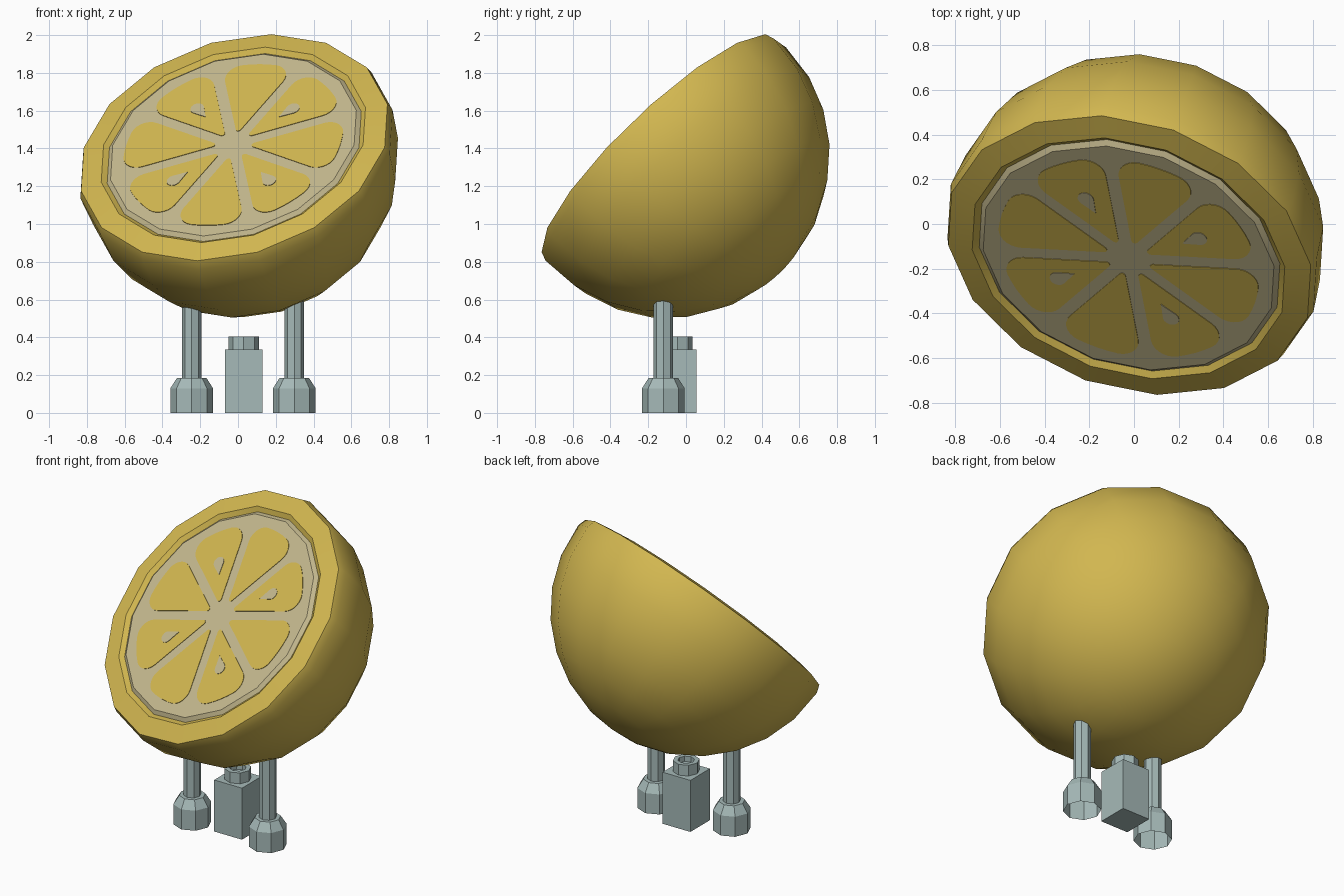
import bpy, bmesh, math
from mathutils import Matrix, Vector

if "Cube" in bpy.data.objects:
    bpy.data.objects.remove(bpy.data.objects["Cube"])


def material(name, col):
    m = bpy.data.materials.new(name)
    m.diffuse_color = (*col, 1)
    m.use_nodes = True
    m.node_tree.nodes["Principled BSDF"].inputs["Base Color"].default_value = m.diffuse_color
    return m


YELLOW = material("lemon yellow", (0.64, 0.47, 0.08))
PITH = material("pale pith", (0.55, 0.48, 0.27))
METAL = material("grey green metal", (0.38, 0.49, 0.48))

# Frame of the tilted cut face: u sideways, v up the face, n outwards
n = Vector((-0.235, -0.67, 0.703)).normalized()
u = Vector((0, 0, 1)).cross(n).normalized()
v = n.cross(u)
FACE = Matrix.Translation((-0.02, -0.14, 1.405)) @ Matrix((u, v, n)).transposed().to_4x4()


def finish(name, bm, mat, matrix=Matrix(), smooth=False):
    bmesh.ops.recalc_face_normals(bm, faces=bm.faces)
    bm.transform(matrix)
    me = bpy.data.meshes.new(name)
    bm.to_mesh(me)
    bm.free()
    me.materials.append(mat)
    ob = bpy.data.objects.new(name, me)
    bpy.context.collection.objects.link(ob)
    if smooth:
        bpy.ops.object.select_all(action='DESELECT')
        bpy.context.view_layer.objects.active = ob
        ob.select_set(True)
        bpy.ops.object.shade_smooth_by_angle(angle=math.radians(30))
    return ob


def lathe(name, profile, sides, mat, matrix=Matrix(), smooth=False):
    """Turn (radius, height) points round the z axis; radius 0 makes a pole."""
    bm = bmesh.new()
    rings = []
    for r, h in profile:
        if r == 0:
            rings.append([bm.verts.new((0, 0, h))] * sides)
        else:
            rings.append([bm.verts.new((r * math.cos(2 * math.pi * i / sides),
                                        r * math.sin(2 * math.pi * i / sides), h))
                          for i in range(sides)])
    for a, b in zip(rings, rings[1:]):
        for i in range(sides):
            j = (i + 1) % sides
            bm.faces.new(list(dict.fromkeys((a[i], a[j], b[j], b[i]))))
    return finish(name, bm, mat, matrix, smooth)


def arc(cx, cy, r, a0, a1, steps):
    return [(cx + r * math.cos(math.radians(a0 + (a1 - a0) * i / steps)),
             cy + r * math.sin(math.radians(a0 + (a1 - a0) * i / steps)))
            for i in range(steps + 1)]


def plate(name, outline, h, thick, angle, mat):
    """Thin plate lying on the cut face, turned by angle."""
    bm = bmesh.new()
    f = bm.faces.new([bm.verts.new((x, y, h)) for x, y in outline])
    ext = bmesh.ops.extrude_face_region(bm, geom=[f])
    for e in ext["geom"]:
        if isinstance(e, bmesh.types.BMVert):
            e.co.z += thick
    return finish(name, bm, mat, FACE @ Matrix.Rotation(math.radians(angle), 4, 'Z'))


# Rind: inner groove, sloped rim, then a round back
R, CH = 0.862, -0.06
rind = [(0.70, 0.0), (0.728, 0.02), (0.844, 0.0), (0.86, -0.05)]
rind += [(R * math.cos(math.radians(a)), CH - R * math.sin(math.radians(a)))
         for a in (13, 26, 39, 52, 65, 78)]
rind.append((0, CH - R))
lathe("rind", rind, 16, YELLOW, FACE, True)

# Pith disc
lathe("pith", [(0.70, 0.0), (0.677, 0.018), (0, 0.018)], 16, PITH, FACE, True)

# Eight juicy segments with rounded corners
gap, big, small, outer = 0.03, 0.09, 0.015, 0.6
phi = 22.5 - math.degrees(math.asin((gap + big) / (outer - big)))
cx = (outer - big) * math.cos(math.radians(phi))
cy = (outer - big) * math.sin(math.radians(phi))
tip = (gap + small) / math.sin(math.radians(22.5))
wedge = (arc(cx, -cy, big, -112.5, -phi, 7) + arc(0, 0, outer, -phi / 2, phi / 2, 2)
         + arc(cx, cy, big, phi, 112.5, 7) + arc(tip, 0, small, 112.5, 247.5, 4))
seed = [(0.29, 0.0)] + arc(0.38, 0, 0.037, -110, 110, 10)
for k in range(8):
    plate("segment_%d" % (k + 1), wedge, 0.016, 0.005, 45 * k, YELLOW)
    if k % 2:
        plate("seed_%d" % (k + 1), seed, 0.02, 0.004, 45 * k, PITH)

# Two legs with flared octagonal feet
for side, x in (("left", -0.245), ("right", 0.298)):
    at = Matrix.Translation((x, -0.12, 0))
    lathe(side + "_foot", [(0.113, 0), (0.113, 0.13), (0.078, 0.185), (0, 0.185)], 8, METAL, at)
    lathe(side + "_leg", [(0.052, 0.18), (0.052, 0.65), (0, 0.65)], 8, METAL, at)

# Central block with a hollow collar on top
bm = bmesh.new()
bmesh.ops.create_cube(bm, size=1)
finish("block", bm, METAL, Matrix.Translation((0.03, -0.045, 0.1675))
       @ Matrix.Diagonal((0.2, 0.2, 0.335, 1)))
lathe("collar", [(0.08, 0.33), (0.08, 0.405), (0.05, 0.405), (0.05, 0.37), (0, 0.37)],
      8, METAL, Matrix.Translation((0.03, -0.045, 0)))
